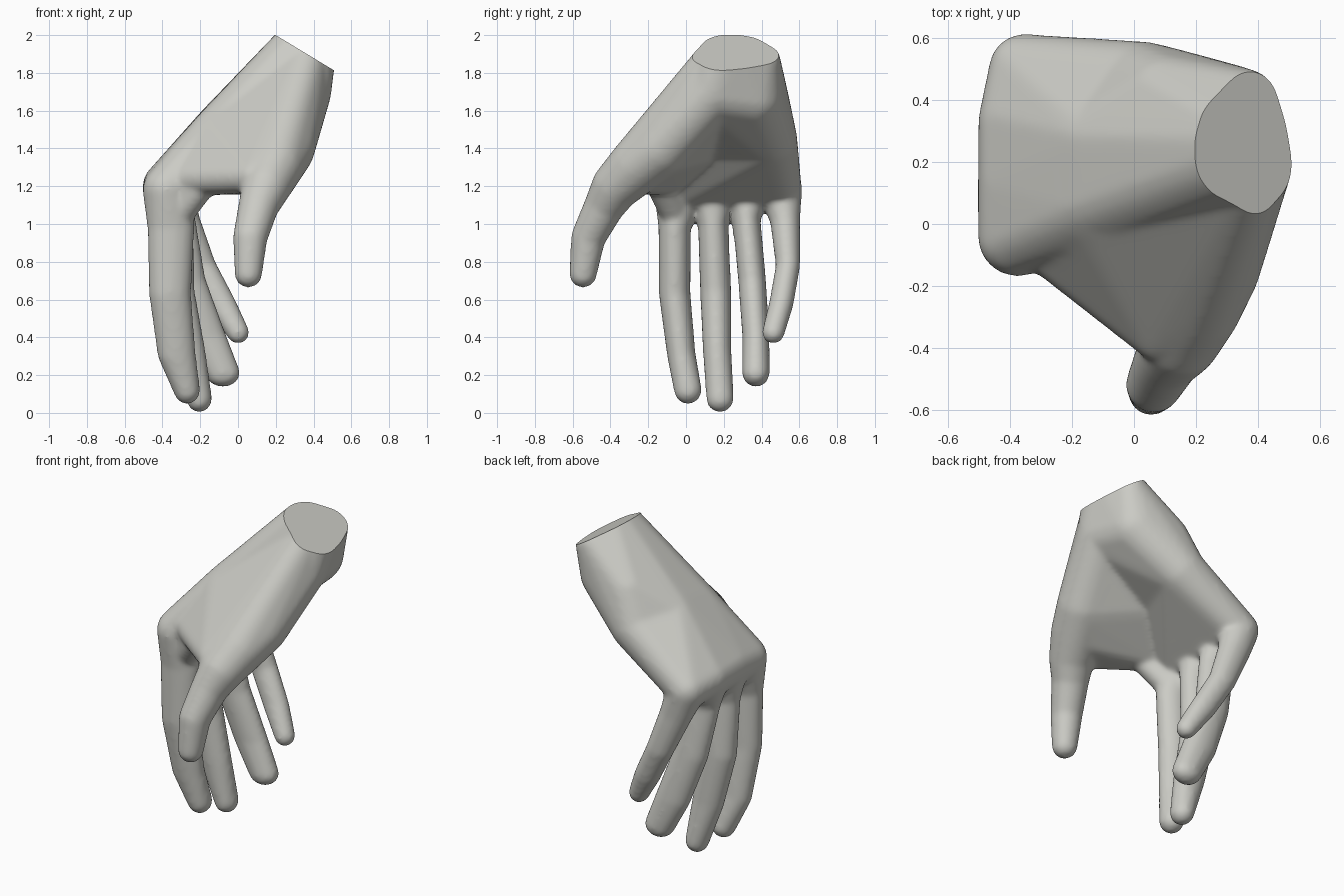
import bpy, bmesh
from mathutils import Vector, Matrix

if "Cube" in bpy.data.objects:
    bpy.data.objects.remove(bpy.data.objects["Cube"])

bm = bmesh.new()


def hull(*balls):
    """Add the convex hull of balls (x, y, z, radius[, x radius]) to the mesh."""
    part = bmesh.new()
    for b in balls:
        r, rx = b[3], b[4] if len(b) > 4 else b[3]
        m = Matrix.Translation(b[:3]) @ Matrix.Diagonal((rx, r, r, 1))
        bmesh.ops.create_icosphere(part, subdivisions=3, radius=1, matrix=m)
    out = bmesh.ops.convex_hull(part, input=part.verts)
    inside = {v for v in out["geom_interior"] if isinstance(v, bmesh.types.BMVert)}
    bmesh.ops.delete(part, geom=list(inside), context='VERTS')
    me = bpy.data.meshes.new("part")
    part.to_mesh(me)
    part.free()
    bm.from_mesh(me)
    bpy.data.meshes.remove(me)


def chain(*balls):
    """Tapered limb: a hull for every neighbouring pair of joints."""
    for a, b in zip(balls, balls[1:]):
        hull(a, b)


# Palm: domed wrist, heel, back of the hand and the four knuckles
wrist = [(0.38, 0.25, 1.98, 0.15), (0.365, 0.145, 1.86, 0.11), (0.355, 0.39, 1.86, 0.112)]
heel_thumb = (0.34, 0.14, 1.70, 0.155)
heel_outer = (0.28, 0.35, 1.68, 0.17)
back = [(-0.10, 0.08, 1.46, 0.16), (-0.08, 0.26, 1.48, 0.165), (0.03, 0.44, 1.45, 0.15)]
knuckles = [(-0.375, -0.04, 1.18, 0.13), (-0.375, 0.14, 1.20, 0.13),
            (-0.38, 0.33, 1.20, 0.124), (-0.355, 0.50, 1.18, 0.114)]
hull(*wrist, heel_thumb, heel_outer, (0.12, 0.40, 1.64, 0.15), *back)
hull(*back, *knuckles)

# Thumb muscle and the web reaching to the index finger
thumb_base = (0.15, -0.37, 1.20, 0.13)
muscle = (0.25, -0.14, 1.40, 0.158)
thumb_root = (0.20, -0.26, 1.31, 0.15)
web = (-0.27, -0.08, 1.24, 0.09)
hull(heel_thumb, muscle, thumb_root)
hull(muscle, thumb_root, thumb_base)
hull(wrist[1], heel_thumb, muscle, thumb_root, (0.08, -0.36, 1.25, 0.085), web, back[0])
hull(web, (-0.19, -0.14, 1.20, 0.07), (-0.31, -0.06, 1.05, 0.075))

# Thumb
chain(thumb_base, (0.11, -0.43, 1.10, 0.108), (0.065, -0.517, 0.93, 0.092),
      (0.055, -0.545, 0.735, 0.073))

# Fingers, slightly deeper than wide
chain(knuckles[0], (-0.355, -0.06, 0.98, 0.086, 0.125), (-0.36, -0.06, 0.63, 0.084, 0.112),
      (-0.325, -0.025, 0.31, 0.076, 0.102), (-0.27, 0.01, 0.12, 0.074, 0.07))
chain(knuckles[1], (-0.35, 0.143, 1.00, 0.08, 0.115), (-0.34, 0.157, 0.65, 0.083, 0.11),
      (-0.27, 0.165, 0.33, 0.076, 0.098), (-0.205, 0.18, 0.075, 0.073, 0.068))
chain(knuckles[2], (-0.34, 0.32, 1.03, 0.074, 0.115), (-0.28, 0.35, 0.70, 0.074, 0.11),
      (-0.17, 0.37, 0.40, 0.072, 0.11), (-0.08, 0.37, 0.21, 0.073, 0.092))
chain(knuckles[3], (-0.30, 0.525, 1.02, 0.08, 0.10), (-0.20, 0.54, 0.78, 0.065, 0.085),
      (-0.09, 0.505, 0.58, 0.065, 0.08), (0.0, 0.462, 0.425, 0.06))

# Fuse all parts into one smooth skin
mesh = bpy.data.meshes.new("hand")
bm.to_mesh(mesh)
bm.free()
hand = bpy.data.objects.new("hand", mesh)
bpy.context.collection.objects.link(hand)
bpy.context.view_layer.objects.active = hand
hand.select_set(True)
fuse = hand.modifiers.new("fuse", 'REMESH')
fuse.mode = 'VOXEL'
fuse.voxel_size = 0.013
soften = hand.modifiers.new("soften", 'SMOOTH')
soften.factor = 0.5
soften.iterations = 14
for name in ("fuse", "soften"):
    bpy.ops.object.modifier_apply(modifier=name)

# Flat cut at the wrist
bm = bmesh.new()
bm.from_mesh(hand.data)
cut = bmesh.ops.bisect_plane(bm, geom=bm.verts[:] + bm.edges[:] + bm.faces[:],
                             plane_co=(0.34, 0.25, 1.915), plane_no=Vector((0.52, 0, 0.86)),
                             clear_outer=True)
rim = [e for e in cut["geom_cut"] if isinstance(e, bmesh.types.BMEdge)]
bmesh.ops.triangle_fill(bm, edges=rim, use_beauty=True)
bmesh.ops.recalc_face_normals(bm, faces=bm.faces)
bm.to_mesh(hand.data)
bm.free()
bpy.ops.object.shade_smooth_by_angle(angle=0.6)

# Single plaster grey
grey = bpy.data.materials.new("warm grey")
grey.diffuse_color = (0.6, 0.6, 0.56, 1)
grey.use_nodes = True
grey.node_tree.nodes["Principled BSDF"].inputs["Base Color"].default_value = grey.diffuse_color
hand.data.materials.clear()
hand.data.materials.append(grey)
